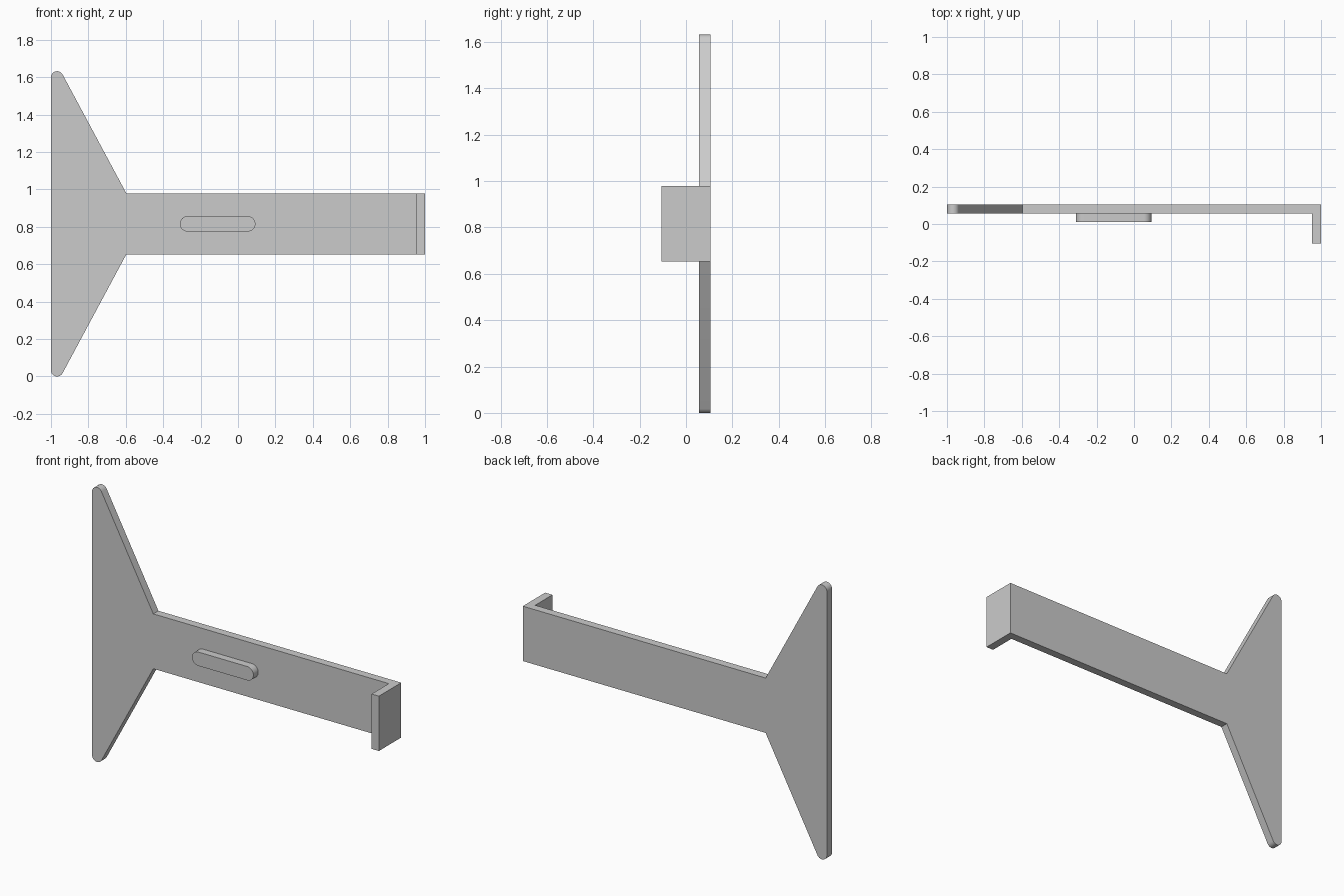
import bpy, bmesh
from math import pi, cos, sin, acos, atan2, hypot

cube = bpy.data.objects.get("Cube")
if cube:
    bpy.data.objects.remove(cube, do_unlink=True)

grey = bpy.data.materials.new("plain_grey")
grey.use_nodes = True
grey.diffuse_color = (0.6, 0.6, 0.6, 1)
grey.node_tree.nodes["Principled BSDF"].inputs["Base Color"].default_value = (0.6, 0.6, 0.6, 1)

MID = 0.816              # height of the symmetry line
ARM = 0.163              # half height of the arm
BACK, FACE = 0.105, 0.057


def arc(cx, cz, r, start, end, steps=16):
    return [(cx + r * cos(start + (end - start) * i / steps),
             cz + r * sin(start + (end - start) * i / steps)) for i in range(steps + 1)]


def slab(name, outline, front, back):
    """Extrude an (x, z) outline along y."""
    bm = bmesh.new()
    face = bm.faces.new([bm.verts.new((x, front, z + MID)) for x, z in outline])
    new = bmesh.ops.extrude_face_region(bm, geom=[face])["geom"]
    verts = [v for v in new if isinstance(v, bmesh.types.BMVert)]
    bmesh.ops.translate(bm, verts=verts, vec=(0, back - front, 0))
    bmesh.ops.recalc_face_normals(bm, faces=bm.faces)
    mesh = bpy.data.meshes.new(name)
    bm.to_mesh(mesh)
    bm.free()
    mesh.materials.append(grey)
    obj = bpy.data.objects.new(name, mesh)
    bpy.context.collection.objects.link(obj)
    bpy.ops.object.select_all(action="DESELECT")
    bpy.context.view_layer.objects.active = obj
    obj.select_set(True)
    bpy.ops.object.shade_smooth_by_angle(angle=pi / 6)
    return obj


# Flared plate and arm: upper half outline, mirrored for the lower half
r, neck = 0.033, -0.597
cx, cz = -1 + r, MID - r
dx, dz = neck - cx, ARM - cz
tangent = atan2(dz, dx) + acos(r / hypot(dx, dz))
upper = [(1, ARM), (neck, ARM)] + arc(cx, cz, r, tangent, pi)
lower = [(x, -z) for x, z in reversed(upper)]
slab("flared_plate", upper + lower, FACE, BACK)

# Hook at the end of the arm
slab("end_hook", [(0.952, -ARM), (1, -ARM), (1, ARM), (0.952, ARM)], -0.105, FACE)

# Raised rounded pad on the front
pad = arc(0.052, 0, 0.041, -pi / 2, pi / 2) + arc(-0.27, 0, 0.041, pi / 2, 3 * pi / 2)
slab("raised_pad", pad, 0.012, FACE)
